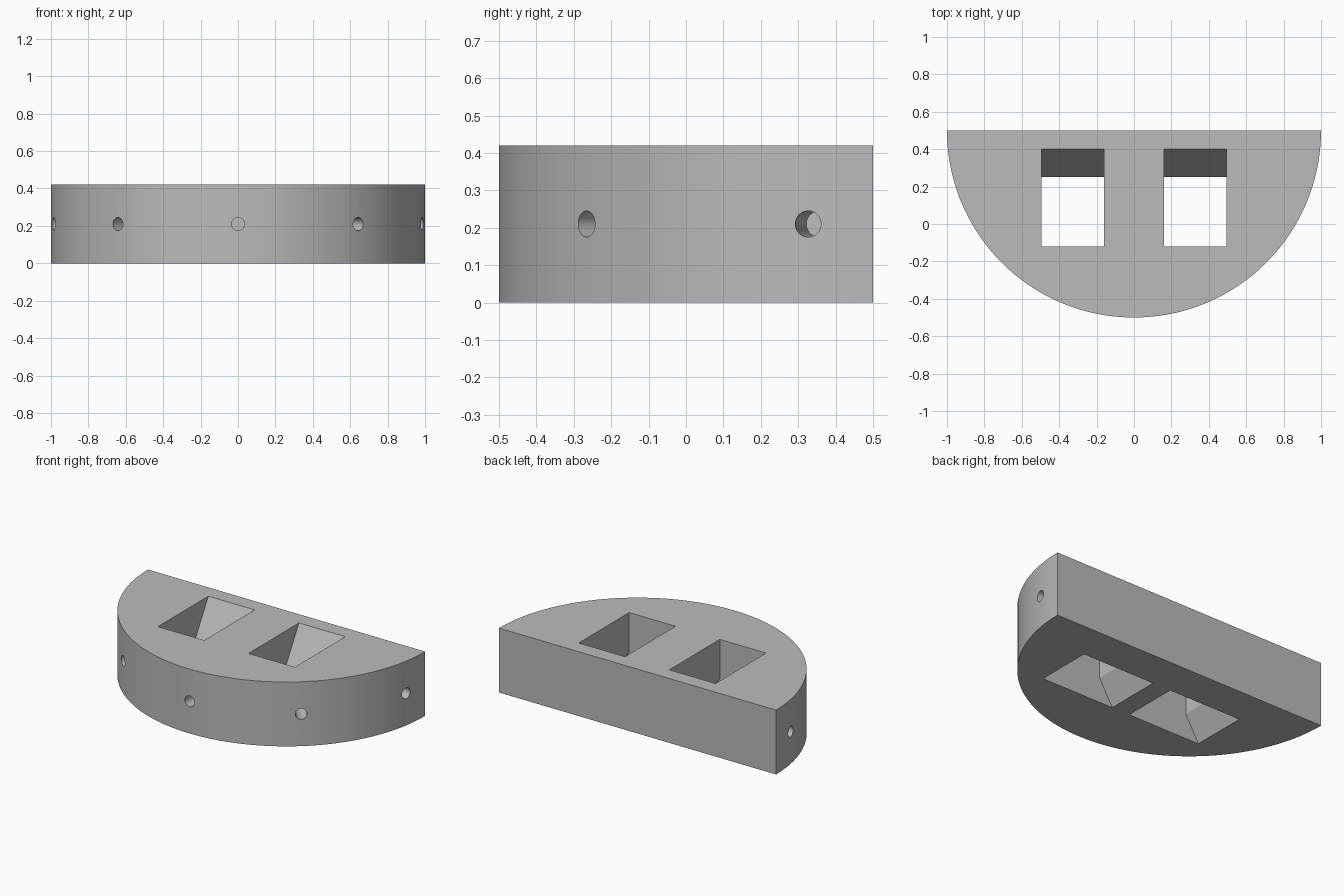
import bpy, bmesh, math
from mathutils import Matrix, Vector

if "Cube" in bpy.data.objects:
    bpy.data.objects.remove(bpy.data.objects["Cube"], do_unlink=True)

HEIGHT = 0.42
FLAT_Y = 0.5      # flat back; also the centre of the arc
SEGMENTS = 90

grey = bpy.data.materials.new("plain_grey")
grey.use_nodes = True
grey.diffuse_color = (0.5, 0.5, 0.5, 1)
grey.node_tree.nodes["Principled BSDF"].inputs["Base Color"].default_value = (0.5, 0.5, 0.5, 1)


def make_object(name, bm):
    bmesh.ops.recalc_face_normals(bm, faces=bm.faces)
    mesh = bpy.data.meshes.new(name)
    bm.to_mesh(mesh)
    bm.free()
    mesh.materials.append(grey)
    obj = bpy.data.objects.new(name, mesh)
    bpy.context.collection.objects.link(obj)
    return obj


def add_loft(bm, sections):
    """Skin rectangles given as (z, half_width, front_y, back_y, centre_x)."""
    rings = []
    for z, hw, front, back, cx in sections:
        corners = [(cx - hw, front), (cx + hw, front), (cx + hw, back), (cx - hw, back)]
        rings.append([bm.verts.new((x, y, z)) for x, y in corners])
    for a, b in zip(rings, rings[1:]):
        for i in range(4):
            j = (i + 1) % 4
            bm.faces.new((a[i], a[j], b[j], b[i]))
    bm.faces.new(rings[0])
    bm.faces.new(rings[-1])


# Half-disc body
bm = bmesh.new()
arc = [math.pi * (1 + i / SEGMENTS) for i in range(SEGMENTS + 1)]
base = bm.faces.new([bm.verts.new((math.cos(a), FLAT_Y + math.sin(a), 0)) for a in arc])
top = bmesh.ops.extrude_face_region(bm, geom=[base])["geom"]
bmesh.ops.translate(bm, vec=(0, 0, HEIGHT), verts=[v for v in top if isinstance(v, bmesh.types.BMVert)])
body = make_object("half_disc_body", bm)

# Two tapered through pockets: sloped back above, flared sides below
cut = bmesh.new()
for side in (-1, 1):
    cx = side * 0.327
    add_loft(cut, [(-0.05, 0.262, -0.12, 0.25, cx),
                   (0, 0.262, -0.12, 0.25, cx),
                   (0.165, 0.167, -0.12, 0.25, cx),
                   (HEIGHT, 0.167, -0.12, 0.4, cx),
                   (HEIGHT + 0.05, 0.167, -0.12, 0.4, cx)])

# Five blind radial holes around the curved wall
for degrees in range(190, 351, 40):
    a = math.radians(degrees)
    out = Vector((math.cos(a), math.sin(a), 0))
    place = (Matrix.Translation(Vector((0, FLAT_Y, HEIGHT / 2)) + out * 0.94)
             @ out.to_track_quat('Z', 'Y').to_matrix().to_4x4())
    bmesh.ops.create_cone(cut, cap_ends=True, segments=32, radius1=0.035,
                          radius2=0.035, depth=0.22, matrix=place)
cutter = make_object("pocket_cutter", cut)
cutter.hide_render = True

# Cut, then drop the helper
bpy.ops.object.select_all(action='DESELECT')
bpy.context.view_layer.objects.active = body
body.select_set(True)
mod = body.modifiers.new("cut_openings", 'BOOLEAN')
mod.operation = 'DIFFERENCE'
mod.solver = 'EXACT'
mod.object = cutter
bpy.ops.object.modifier_apply(modifier=mod.name)
bpy.data.objects.remove(cutter, do_unlink=True)
bpy.ops.object.shade_smooth_by_angle(angle=math.radians(25))
